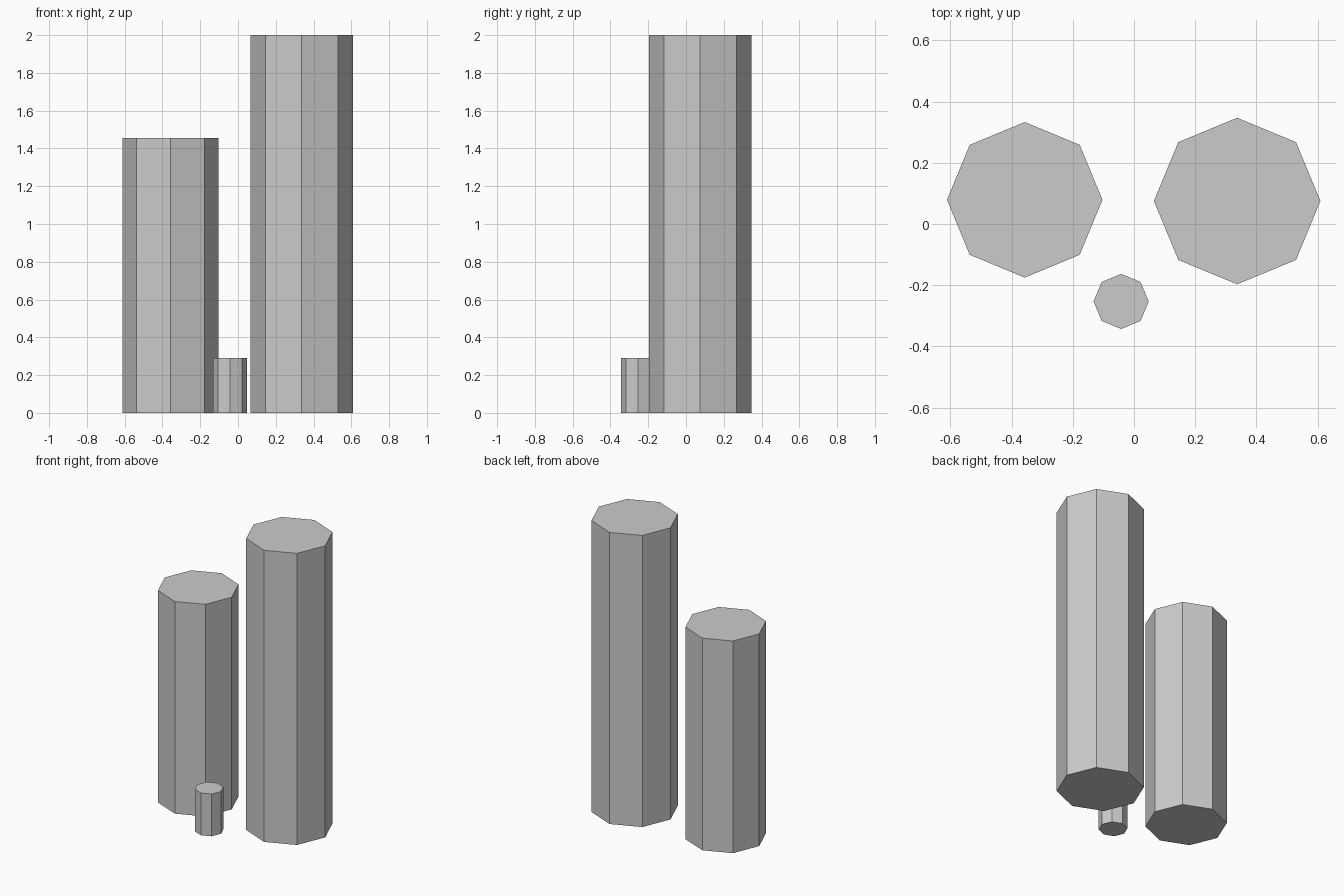
import bpy

if "Cube" in bpy.data.objects:
    bpy.data.objects.remove(bpy.data.objects["Cube"])


def column(name, x, y, radius, height):
    """Upright eight-sided column standing on the ground."""
    bpy.ops.mesh.primitive_cylinder_add(
        vertices=8, radius=radius, depth=height, location=(x, y, height / 2))
    bpy.context.object.name = name


# Three flat-faced basalt-like columns of different heights
column("tall_column", 0.337, 0.075, 0.272, 2.0)
column("medium_column", -0.357, 0.079, 0.254, 1.455)
column("short_column", -0.042, -0.253, 0.09, 0.29)
